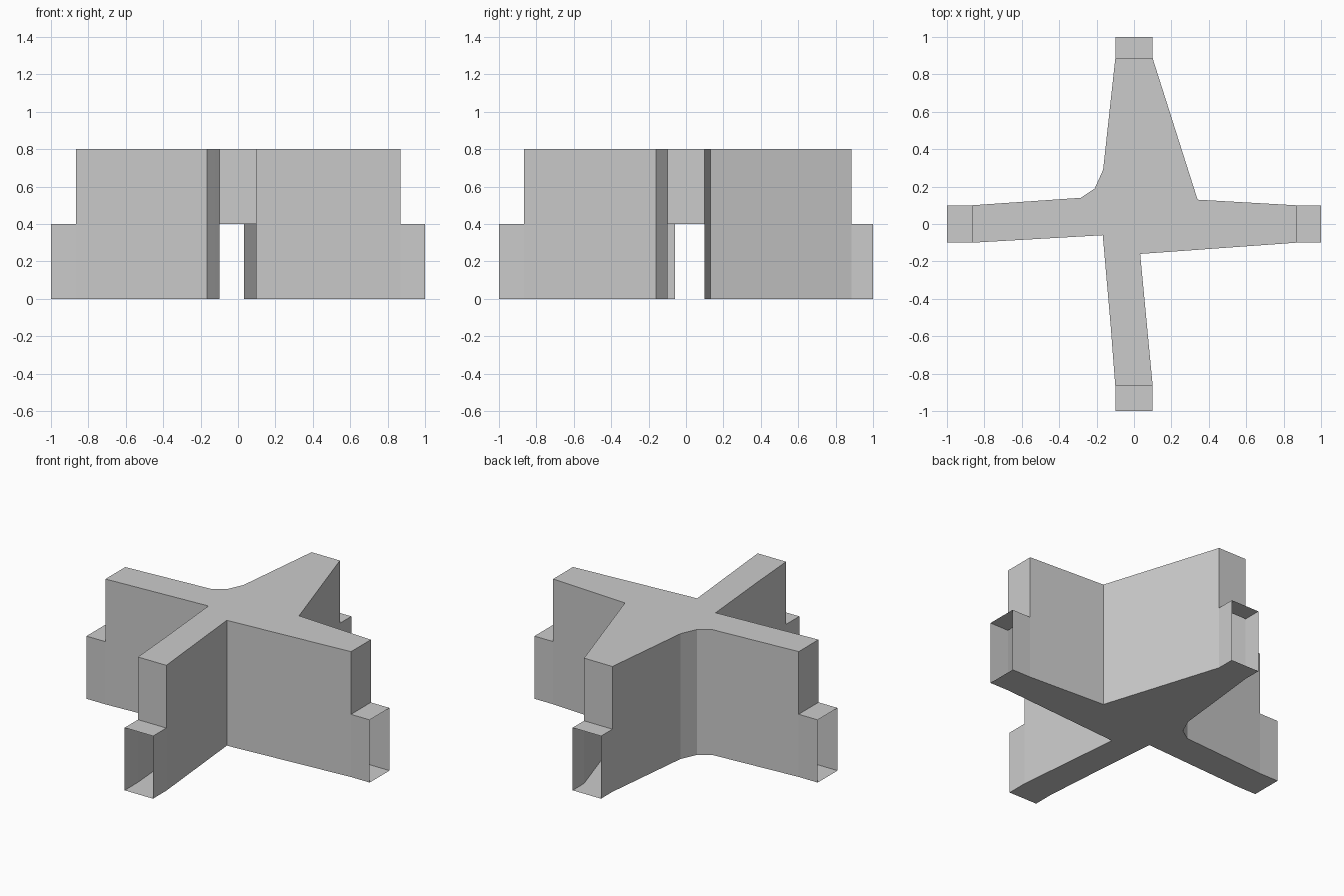
import bpy, bmesh

if "Cube" in bpy.data.objects:
    bpy.data.objects.remove(bpy.data.objects["Cube"])

H, MID = 0.8, 0.4      # wall height, opening height

# Plan of the crossing, counter-clockwise; each arm end lists its two corners
arms = {
    "front": [(-0.1, -0.866), (0.1, -0.866)],
    "right": [(0.868, -0.1), (0.868, 0.1)],
    "back": [(0.1, 0.885), (-0.1, 0.885)],
    "left": [(-0.866, 0.1), (-0.866, -0.1)],
}
# Inner corner points that follow each arm end
corners = {
    "front": [(0.033, -0.16)],
    "right": [(0.34, 0.13)],
    "back": [(-0.165, 0.29), (-0.21, 0.19), (-0.285, 0.14)],
    "left": [(-0.167, -0.06), (-0.125, -0.54)],
}
tips = {"front": (0, -1), "right": (1, 0), "back": (0, 1), "left": (-1, 0)}


def make_object(name, faces):
    """Build an open shell from a list of faces (lists of points)."""
    bm = bmesh.new()
    for pts in faces:
        bm.faces.new([bm.verts.new(p) for p in pts])
    bmesh.ops.remove_doubles(bm, verts=bm.verts, dist=1e-4)
    mesh = bpy.data.meshes.new(name)
    bm.to_mesh(mesh)
    bm.free()
    obj = bpy.data.objects.new(name, mesh)
    bpy.context.collection.objects.link(obj)


def flat(pts, z, up=True):
    return [(x, y, z) for x, y in (pts if up else pts[::-1])]


def wall(a, b, z0, z1):
    return [(*a, z0), (*b, z0), (*b, z1), (*a, z1)]


# Hollow crossing: roof, floor, side walls, and half walls above the openings
outline = [p for k in arms for p in arms[k] + corners[k]]
shell = [flat(outline, H), flat(outline, 0, False)]
for i, a in enumerate(outline):
    b = outline[(i + 1) % len(outline)]
    is_end = [a, b] in list(arms.values())
    shell.append(wall(a, b, MID if is_end else 0, H))
make_object("crossing_shell", shell)

# Low open-ended sleeve at the tip of each arm
for name, (a, b) in arms.items():
    tx, ty = tips[name]
    c, d = [(tx or x, ty or y) for x, y in (a, b)]
    quad = [a, c, d, b]
    make_object(name + "_sleeve", [
        flat(quad, MID), flat(quad, 0, False),
        wall(a, c, 0, MID), wall(d, b, 0, MID)])
